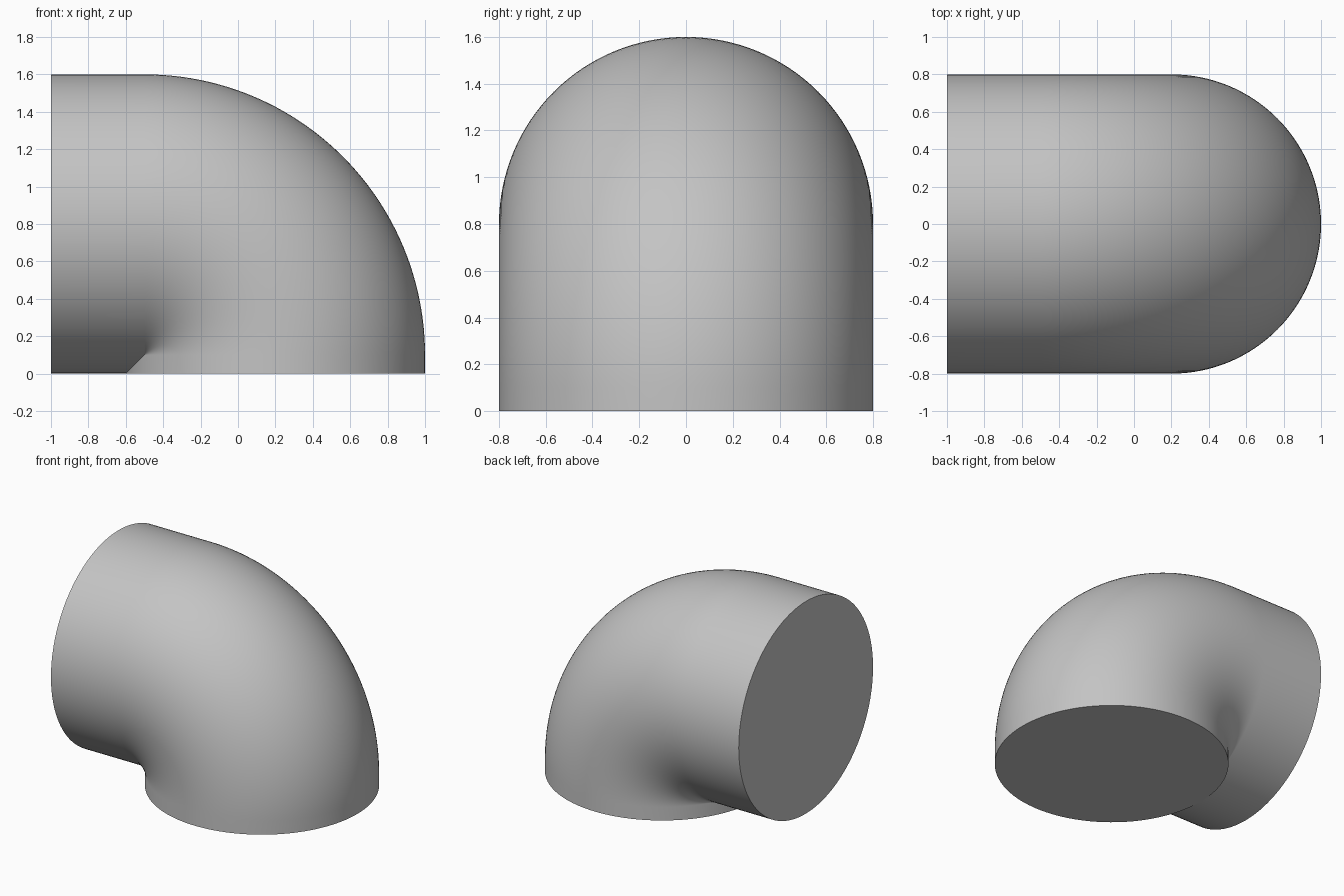
import bpy, bmesh
from math import sin, cos, pi, radians
from mathutils import Vector

if "Cube" in bpy.data.objects:
    bpy.data.objects.remove(bpy.data.objects["Cube"], do_unlink=True)

RADIUS = 0.8                        # pipe radius
BEND_RADIUS = 0.7                   # tight bend: centreline radius below pipe radius
PIVOT = Vector((-0.5, 0, 0.1))      # centre of the bend
SIDES, BEND_STEPS = 128, 48
ACROSS = Vector((0, 1, 0))

# Material
grey = bpy.data.materials.new("plain grey")
grey.use_nodes = True
colour = (0.55, 0.55, 0.55, 1)
grey.diffuse_color = colour
grey.node_tree.nodes["Principled BSDF"].inputs["Base Color"].default_value = colour

# Centreline: straight stub, quarter bend, short vertical stub
path = [(Vector((-1, 0, 0.8)), Vector((0, 0, 1)))]
for k in range(BEND_STEPS + 1):
    a = pi / 2 * k / BEND_STEPS
    outward = Vector((sin(a), 0, cos(a)))
    path.append((PIVOT + BEND_RADIUS * outward, outward))
path.append((Vector((0.2, 0, 0)), Vector((1, 0, 0))))

# Sweep a circle along the centreline
bm = bmesh.new()
angles = [2 * pi * i / SIDES for i in range(SIDES)]
rings = [[bm.verts.new(p + RADIUS * (cos(t) * n + sin(t) * ACROSS)) for t in angles]
         for p, n in path]
for a, b in zip(rings, rings[1:]):
    for i in range(SIDES):
        j = (i + 1) % SIDES
        bm.faces.new((a[i], b[i], b[j], a[j]))

# Flat closed ends
bm.faces.new(rings[0])
bm.faces.new(rings[-1][::-1])

mesh = bpy.data.meshes.new("pipe_elbow")
bm.to_mesh(mesh)
bm.free()
mesh.materials.append(grey)
elbow = bpy.data.objects.new("pipe_elbow", mesh)
bpy.context.collection.objects.link(elbow)

# Smooth wall, sharp rims
bpy.ops.object.select_all(action="DESELECT")
elbow.select_set(True)
bpy.context.view_layer.objects.active = elbow
bpy.ops.object.shade_smooth_by_angle(angle=radians(40))
